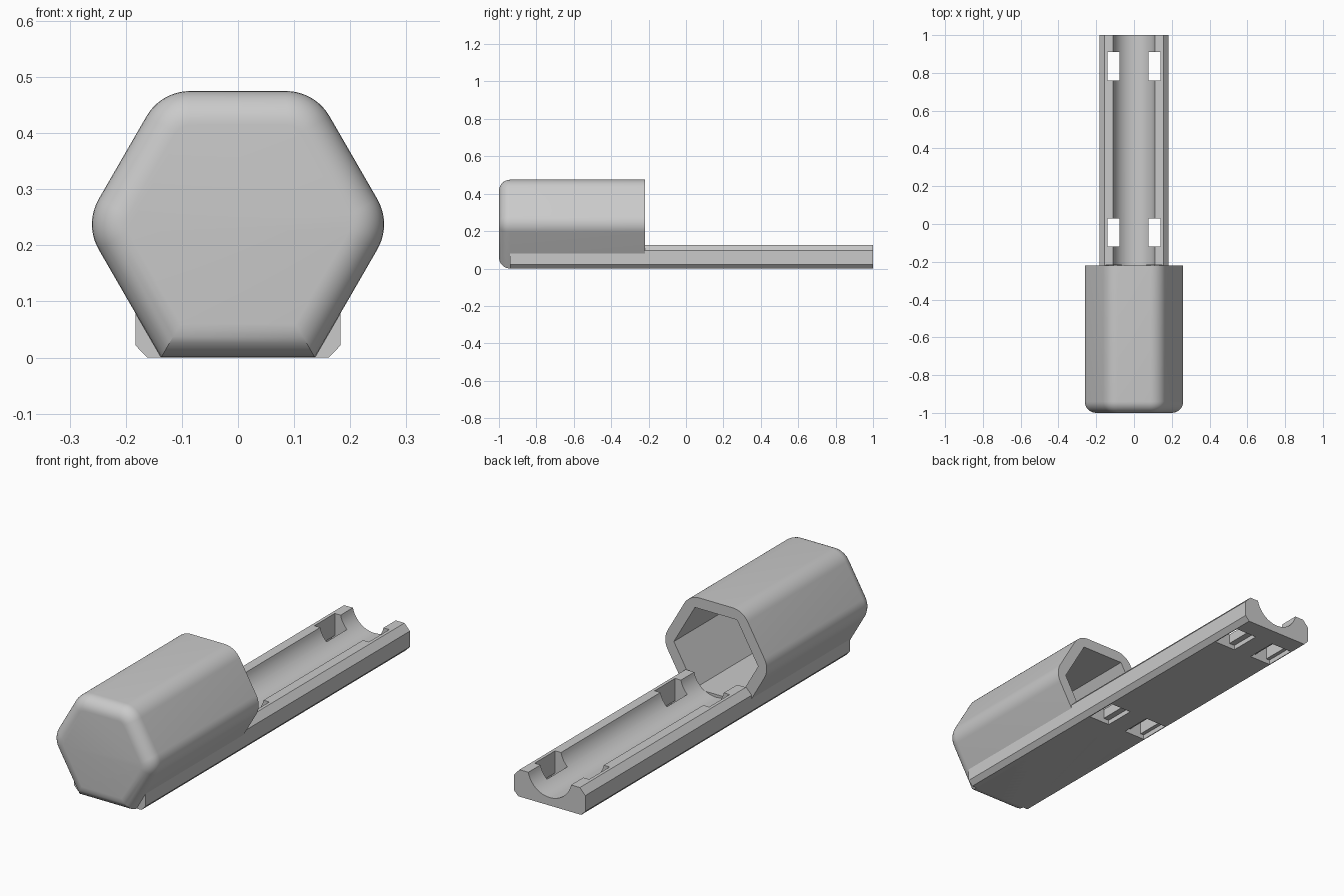
import bpy, bmesh, math
from math import cos, sin, pi, radians

cube = bpy.data.objects.get("Cube")
if cube:
    bpy.data.objects.remove(cube, do_unlink=True)

grey = bpy.data.materials.new("light_grey_plastic")
grey.use_nodes = True
tone = (0.59, 0.59, 0.59, 1)
grey.diffuse_color = tone
grey.node_tree.nodes["Principled BSDF"].inputs["Base Color"].default_value = tone

APOTHEM, CORNER, FILLET = 0.2375, 0.09, 0.06
FRONT, MOUTH, BACK = -1.0, -0.22, 1.0


def loft(name, rings):
    """Closed solid through (y, [(x, z), ...]) sections."""
    bm = bmesh.new()
    loops = [[bm.verts.new((x, y, z)) for x, z in pts] for y, pts in rings]
    n = len(loops[0])
    for a, b in zip(loops, loops[1:]):
        for i in range(n):
            j = (i + 1) % n
            bm.faces.new((a[i], a[j], b[j], b[i]))
    bm.faces.new(loops[0])
    bm.faces.new(loops[-1])
    bmesh.ops.recalc_face_normals(bm, faces=bm.faces)
    mesh = bpy.data.meshes.new(name)
    bm.to_mesh(mesh)
    bm.free()
    mesh.materials.append(grey)
    obj = bpy.data.objects.new(name, mesh)
    bpy.context.collection.objects.link(obj)
    return obj


def box(name, x0, x1, y0, y1, z0, z1):
    section = [(x0, z0), (x1, z0), (x1, z1), (x0, z1)]
    return loft(name, [(y0, section), (y1, section)])


def cut(obj, tool):
    tool.hide_render = True
    mod = obj.modifiers.new("cut", "BOOLEAN")
    mod.operation, mod.object, mod.solver = "DIFFERENCE", tool, "EXACT"
    bpy.context.view_layer.objects.active = obj
    bpy.ops.object.modifier_apply(modifier=mod.name)
    bpy.data.objects.remove(tool, do_unlink=True)


def hexagon(inset, rounded):
    """Hexagon with a flat base; the two base corners always stay sharp."""
    pts = []
    for k in range(6):
        a = radians(60 * k)
        if rounded and k < 4:
            reach = (APOTHEM - CORNER) / cos(pi / 6)
            r = CORNER - inset
            for s in range(11):
                t = a + radians(-30 + 6 * s)
                pts.append((reach * cos(a) + r * cos(t),
                            APOTHEM + reach * sin(a) + r * sin(t)))
        else:
            reach = (APOTHEM - inset) / cos(pi / 6)
            pts.append((reach * cos(a), APOTHEM + reach * sin(a)))
    return pts


def cavity_cutter():
    section = hexagon(0.05, False)
    return loft("cavity_cutter", [(FRONT + FILLET, section), (MOUTH + 0.002, section)])


# Holder: hexagonal cup with a rounded closed end
rings = []
for s in range(9):
    t = (1 - s / 8) * pi / 2
    rings.append((FRONT + FILLET * (1 - sin(t)), hexagon(FILLET * (1 - cos(t)), True)))
rings.reverse()
rings.sort(key=lambda ring: ring[0])
rings.append((MOUTH, hexagon(0, True)))
holder = loft("hexagonal_holder", rings)
cut(holder, cavity_cutter())

# Rail: chamfered bar with a round trough along its top
half = [(0.162, 0), (0.183, 0.022), (0.183, 0.095), (0.155, 0.125), (0.11, 0.125)]
trough_z, trough_r = 0.15, 0.113
start = math.asin((0.125 - trough_z) / trough_r)
arc = []
for s in range(1, 24):
    t = start + (-pi - 2 * start) * s / 24
    arc.append((trough_r * cos(t), trough_z + trough_r * sin(t)))
profile = half + arc + [(-x, z) for x, z in reversed(half)]
rail = loft("rail", [(FRONT + FILLET, profile), (BACK, profile)])
cut(rail, cavity_cutter())

# Strap slots, each with a wider shallow recess underneath
for y in (-0.12, 0.76):
    for side in (-1, 1):
        for inner, outer, top in ((0.077, 0.14, 0.3), (0.048, 0.158, 0.022)):
            x0, x1 = sorted((side * inner, side * outer))
            cut(rail, box("slot_cutter", x0, x1, y, y + 0.15, -0.1, top))

for part in (holder, rail):
    bpy.ops.object.select_all(action="DESELECT")
    part.select_set(True)
    bpy.context.view_layer.objects.active = part
    bpy.ops.object.shade_smooth_by_angle(angle=radians(25))
